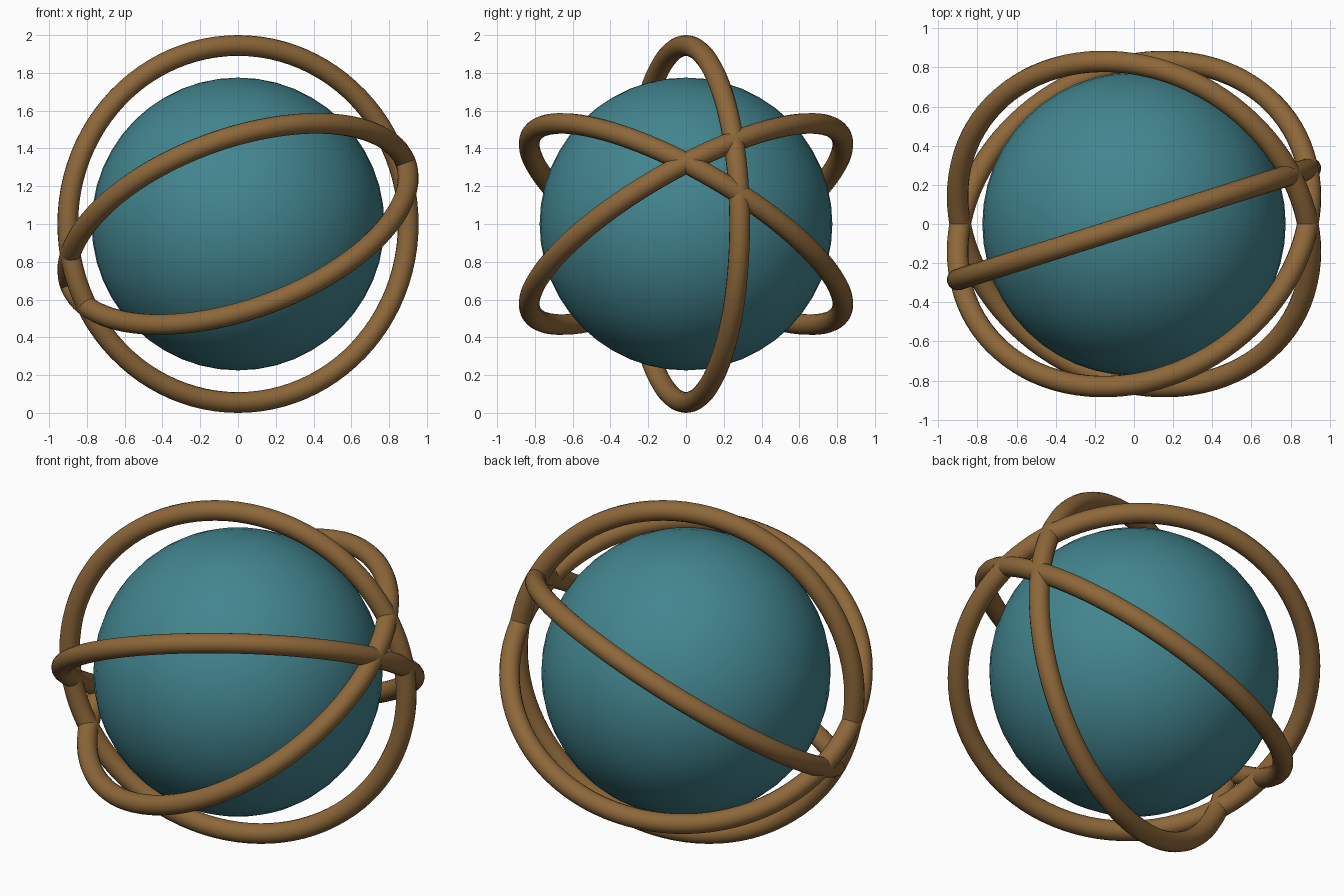
import bpy, math
from mathutils import Matrix

if "Cube" in bpy.data.objects:
    bpy.data.objects.remove(bpy.data.objects["Cube"])

CENTRE = Matrix.Translation((0, 0, 1))
RING_R, TUBE_R = 0.945, 0.055
YAW = math.radians(17.5)


def material(name, rgb):
    m = bpy.data.materials.new(name)
    m.diffuse_color = (*rgb, 1)
    m.use_nodes = True
    m.node_tree.nodes["Principled BSDF"].inputs["Base Color"].default_value = m.diffuse_color
    return m


def finish(name, mat):
    ob = bpy.context.object
    ob.name = name
    ob.data.materials.append(mat)
    bpy.ops.object.shade_smooth_by_angle(angle=math.radians(40))
    return ob


teal = material("teal", (0.055, 0.235, 0.275))
brown = material("wood brown", (0.27, 0.138, 0.042))

# Central globe
bpy.ops.mesh.primitive_uv_sphere_add(segments=48, ring_count=24, radius=0.775, location=(0, 0, 1))
finish("globe", teal)

# Three equal hoops: an upright hoop turned about z, then repeated every 60 degrees about x
for i in range(3):
    bpy.ops.mesh.primitive_torus_add(major_radius=RING_R, minor_radius=TUBE_R,
                                     major_segments=96, minor_segments=16)
    ring = finish(f"hoop_{i + 1}", brown)
    ring.matrix_world = (CENTRE @ Matrix.Rotation(math.radians(60 * i), 4, 'X')
                         @ Matrix.Rotation(YAW, 4, 'Z')
                         @ Matrix.Rotation(math.pi / 2, 4, 'X'))
